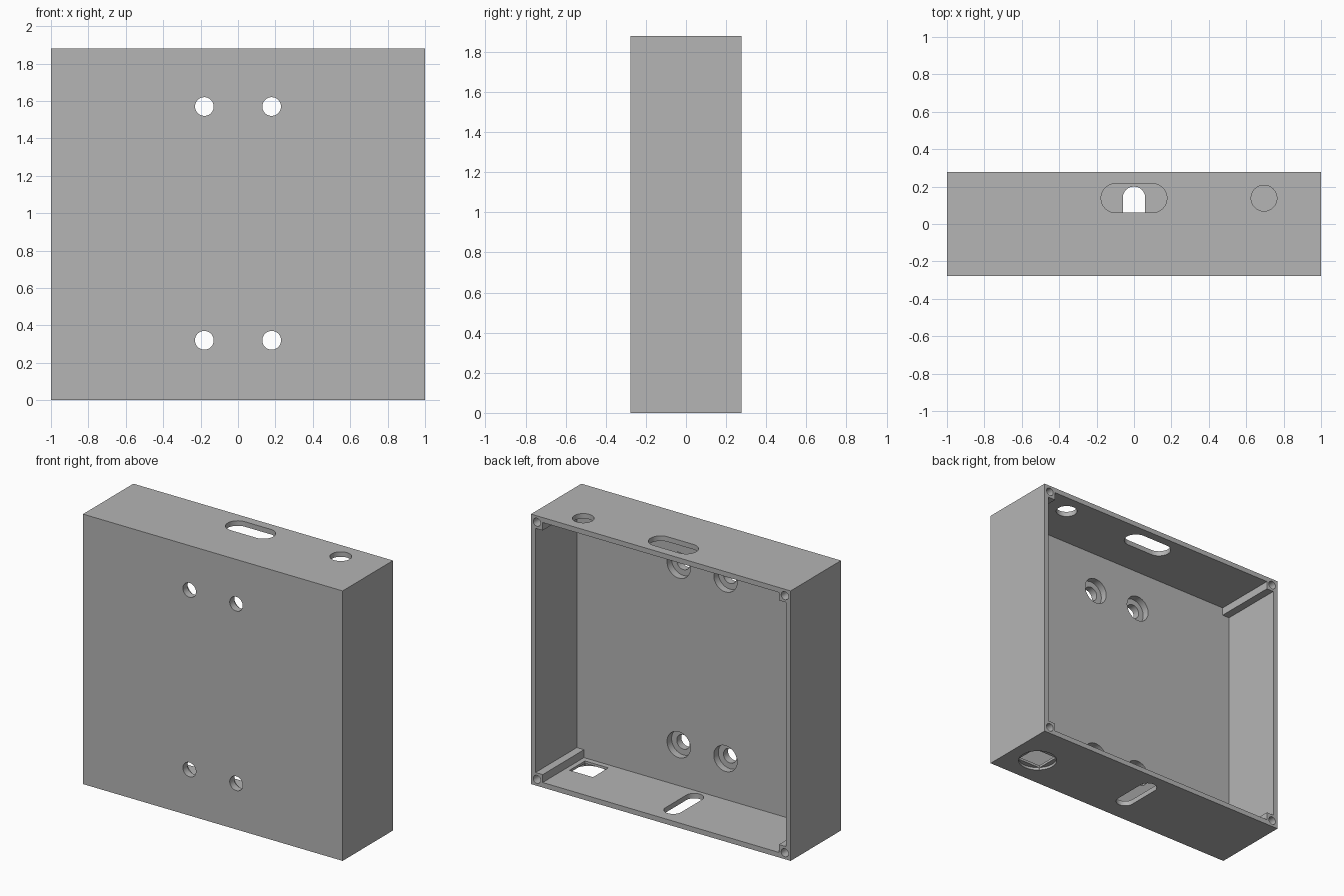
import bpy, bmesh, math

cube = bpy.data.objects.get("Cube")
if cube:
    bpy.data.objects.remove(cube, do_unlink=True)

HALF_W, HALF_D, HEIGHT = 1.0, 0.277, 1.88
WALL, PLATE, POST = 0.035, 0.1, 0.09
INNER_Y = PLATE - HALF_D

grey = bpy.data.materials.new("plain grey")
grey.use_nodes = True
grey.diffuse_color = (0.46, 0.46, 0.46, 1)
bsdf = next(n for n in grey.node_tree.nodes if n.type == 'BSDF_PRINCIPLED')
bsdf.inputs["Base Color"].default_value = grey.diffuse_color
bsdf.inputs["Roughness"].default_value = 0.6


def prism(name, outline, axis, lo, hi):
    """Extrude a flat outline along y or z."""
    bm = bmesh.new()
    place = (lambda u, v: (u, lo, v)) if axis == 'Y' else (lambda u, v: (u, v, lo))
    face = bm.faces.new([bm.verts.new(place(u, v)) for u, v in outline])
    moved = bmesh.ops.extrude_face_region(bm, geom=[face])["geom"]
    step = (0, hi - lo, 0) if axis == 'Y' else (0, 0, hi - lo)
    bmesh.ops.translate(bm, vec=step, verts=[g for g in moved if isinstance(g, bmesh.types.BMVert)])
    bmesh.ops.recalc_face_normals(bm, faces=bm.faces)
    mesh = bpy.data.meshes.new(name)
    bm.to_mesh(mesh)
    bm.free()
    mesh.materials.append(grey)
    obj = bpy.data.objects.new(name, mesh)
    bpy.context.collection.objects.link(obj)
    return obj


def rect(u0, u1, v0, v1):
    return [(u0, v0), (u1, v0), (u1, v1), (u0, v1)]


def slot(cu, cv, r, du=0, dv=0, steps=48):
    """Circle, or a round-ended slot stretched by du or dv each way."""
    pts = []
    for i in range(steps):
        a = math.tau * (i + 0.5) / steps
        c, s = math.cos(a), math.sin(a)
        pts.append((cu + r * c + math.copysign(du, c), cv + r * s + math.copysign(dv, s)))
    return pts


def cut(body, outline, axis, lo, hi):
    cutter = prism("cutter", outline, axis, lo, hi)
    mod = body.modifiers.new("cut", 'BOOLEAN')
    mod.operation, mod.solver, mod.object = 'DIFFERENCE', 'EXACT', cutter
    bpy.context.view_layer.objects.active = body
    bpy.ops.object.modifier_apply(modifier=mod.name)
    bpy.data.objects.remove(cutter, do_unlink=True)


# Solid box
box = prism("enclosure_box", rect(-HALF_W, HALF_W, 0, HEIGHT), 'Y', -HALF_D, HALF_D)

# Cavity open at the back, leaving a square screw post in each corner
mid = HEIGHT / 2
wx, wz = HALF_W - WALL, mid - WALL
px, pz = HALF_W - POST, mid - POST
corner = [(wx, pz), (px, pz), (px, wz)]
cavity = []
for sx, sz in ((1, 1), (-1, 1), (-1, -1), (1, -1)):
    pts = [(sx * x, mid + sz * z) for x, z in corner]
    cavity += pts if sx == sz else pts[::-1]
cut(box, cavity, 'Y', INNER_Y, HALF_D + 0.1)

for sx in (-1, 1):
    for sz in (-1, 1):
        # Screw holes in the posts
        cut(box, slot(sx * (HALF_W - 0.045), mid + sz * (mid - 0.045), 0.028, steps=24),
            'Y', HALF_D - 0.25, HALF_D + 0.1)
        # Counterbored mounting holes in the front plate
        u, v = sx * 0.18, 0.945 + sz * 0.625
        cut(box, slot(u, v, 0.05), 'Y', -HALF_D - 0.1, 0)
        cut(box, slot(u, v, 0.09), 'Y', INNER_Y - 0.05, 0)

# Top wall: cable slot and round hole
cut(box, slot(0, 0.138, 0.078, du=0.098), 'Z', HEIGHT - 0.06, HEIGHT + 0.1)
cut(box, slot(0.695, 0.138, 0.069), 'Z', HEIGHT - 0.06, HEIGHT + 0.1)

# Bottom wall: cable slot, round recess and square opening
cut(box, slot(0, 0.025, 0.06, dv=0.115), 'Z', -0.1, 0.06)
cut(box, slot(0.786, -0.05, 0.125), 'Z', -0.1, 0.018)
cut(box, rect(0.696, 0.876, -0.14, 0.03), 'Z', -0.1, 0.06)

# Smooth the bores, keep the box edges sharp
bpy.ops.object.select_all(action='DESELECT')
box.select_set(True)
bpy.context.view_layer.objects.active = box
bpy.ops.object.shade_smooth_by_angle(angle=math.radians(30))
